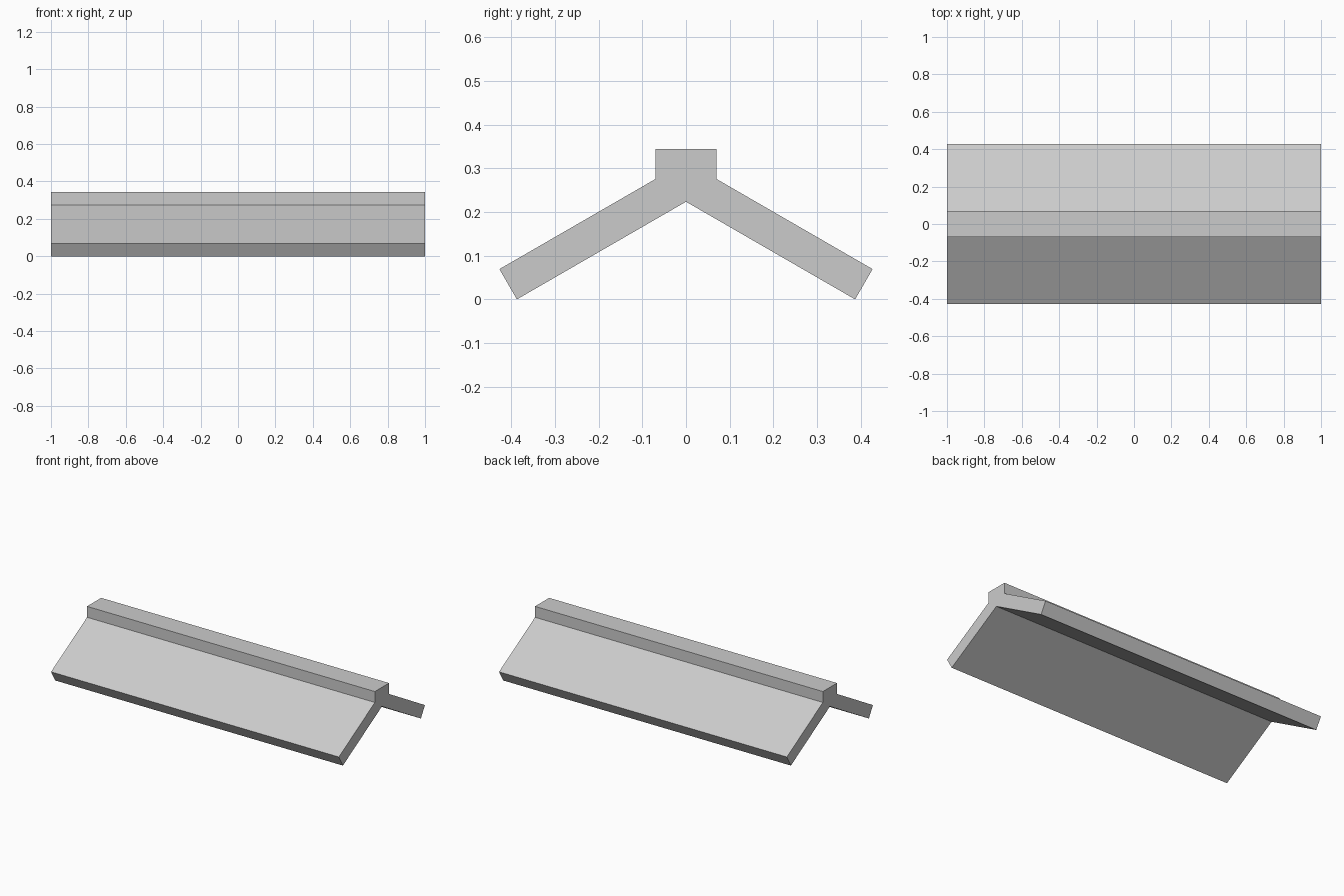
import bpy, bmesh, math

if "Cube" in bpy.data.objects:
    bpy.data.objects.remove(bpy.data.objects["Cube"])

HALF_LEN = 1.0      # along x
EAVE_Y = 0.387      # lower eave corner
THICK = 0.08        # slab thickness
CAP_Y, CAP_Z = 0.07, 0.344
PITCH = math.radians(30)

grey = bpy.data.materials.new("plain grey")
grey.diffuse_color = (0.6, 0.6, 0.6, 1)
grey.use_nodes = True
grey.node_tree.nodes["Principled BSDF"].inputs["Base Color"].default_value = grey.diffuse_color

# Half of the cross-section (y, z), from the cap down to the eave
eave_y = EAVE_Y + THICK * math.sin(PITCH)
eave_z = THICK * math.cos(PITCH)
half = [
    (CAP_Y, CAP_Z),
    (CAP_Y, eave_z + (eave_y - CAP_Y) * math.tan(PITCH)),
    (eave_y, eave_z),
    (EAVE_Y, 0.0),
]
apex = (0.0, EAVE_Y * math.tan(PITCH))
profile = half + [apex] + [(-y, z) for y, z in reversed(half)]

# Roof ridge: extrude the mirrored profile along x
bm = bmesh.new()
face = bm.faces.new([bm.verts.new((-HALF_LEN, y, z)) for y, z in profile])
res = bmesh.ops.extrude_face_region(bm, geom=[face], use_keep_orig=True)
moved = [g for g in res["geom"] if isinstance(g, bmesh.types.BMVert)]
bmesh.ops.translate(bm, verts=moved, vec=(2 * HALF_LEN, 0, 0))
bmesh.ops.recalc_face_normals(bm, faces=bm.faces)

mesh = bpy.data.meshes.new("roof_ridge")
bm.to_mesh(mesh)
bm.free()
mesh.materials.append(grey)
roof = bpy.data.objects.new("roof_ridge", mesh)
bpy.context.collection.objects.link(roof)
